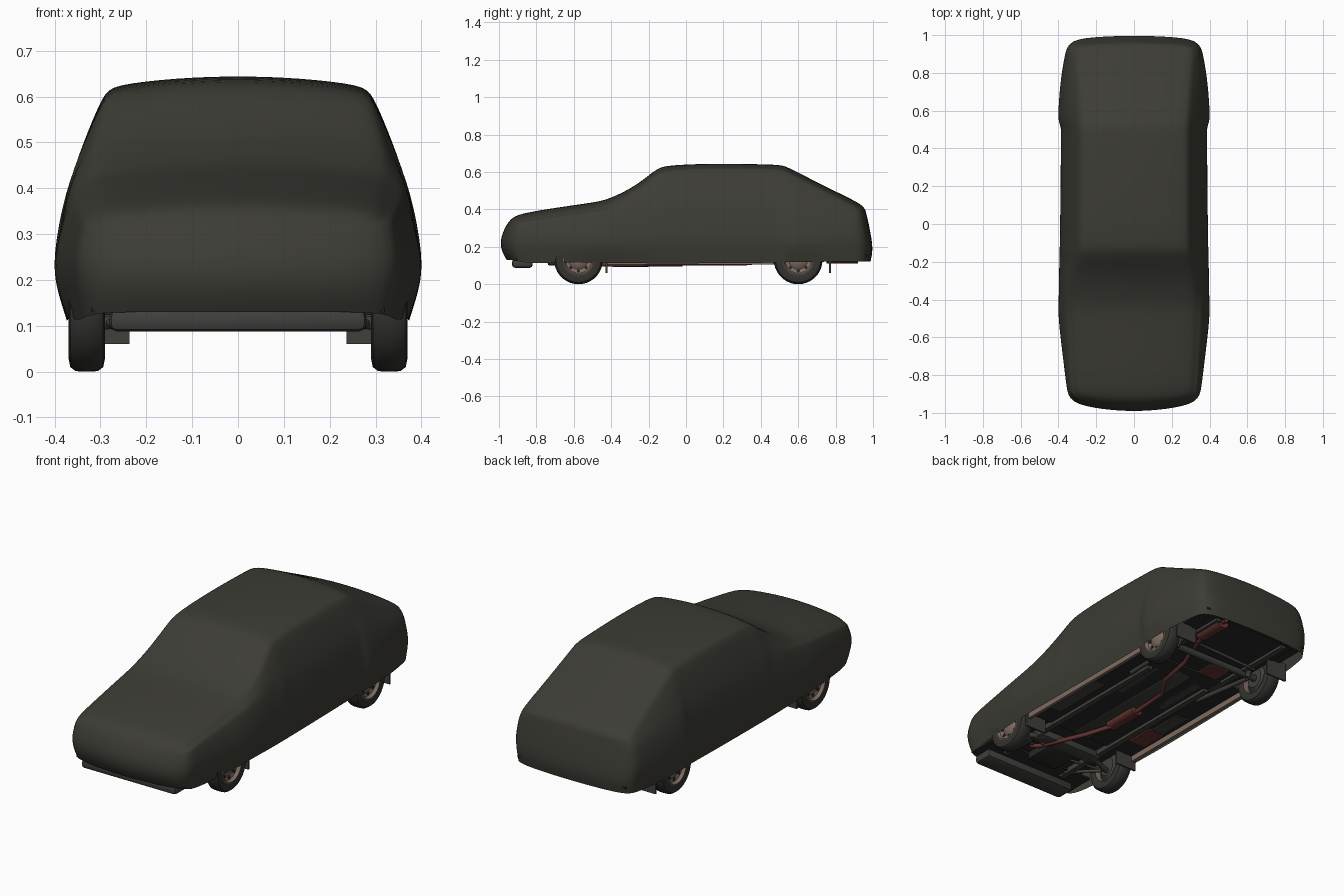
import bpy, bmesh, math
from mathutils import Vector

if "Cube" in bpy.data.objects:
    bpy.data.objects.remove(bpy.data.objects["Cube"])

def mat(name, c):
    m = bpy.data.materials.new(name)
    m.diffuse_color = (*c, 1)
    m.use_nodes = True
    m.node_tree.nodes["Principled BSDF"].inputs["Base Color"].default_value = m.diffuse_color
    return m

CLOTH = mat("dark_olive_cloth", (0.046, 0.045, 0.036))
RUBBER = mat("black_rubber", (0.032, 0.032, 0.028))
RIM = mat("taupe_metal", (0.21, 0.15, 0.12))
UNDER = mat("underbody_black", (0.022, 0.022, 0.02))
STEEL = mat("chassis_grey", (0.05, 0.05, 0.045))
RUST = mat("rusty_red", (0.13, 0.035, 0.03))

def finish(bm, name, m, angle=40):
    bmesh.ops.recalc_face_normals(bm, faces=bm.faces)
    me = bpy.data.meshes.new(name)
    bm.to_mesh(me)
    bm.free()
    me.materials.append(m)
    ob = bpy.data.objects.new(name, me)
    bpy.context.collection.objects.link(ob)
    bpy.ops.object.select_all(action='DESELECT')
    ob.select_set(True)
    bpy.context.view_layer.objects.active = ob
    bpy.ops.object.shade_smooth_by_angle(angle=math.radians(angle))
    return ob

def box(name, lo, hi, m, bevel=0.0):
    bm = bmesh.new()
    bmesh.ops.create_cube(bm, size=1)
    for v in bm.verts:
        v.co = Vector([(lo[i] + hi[i]) / 2 + v.co[i] * (hi[i] - lo[i]) for i in range(3)])
    if bevel:
        bmesh.ops.bevel(bm, geom=bm.edges[:], offset=bevel, segments=2, affect='EDGES', profile=0.5)
    return finish(bm, name, m)

def rod(name, a, b, r, m, seg=12, flat=1.0):
    a, b = Vector(a), Vector(b)
    d = b - a
    bm = bmesh.new()
    bmesh.ops.create_cone(bm, cap_ends=True, segments=seg, radius1=r, radius2=r, depth=d.length)
    q = d.to_track_quat('Z', 'Y')
    for v in bm.verts:
        p = q @ v.co
        p.z *= flat if abs(d.z) < 1e-6 else 1
        v.co = p + (a + b) / 2
    return finish(bm, name, m)

def pipe(name, pts, r, m):
    cu = bpy.data.curves.new(name, 'CURVE')
    cu.dimensions = '3D'
    cu.bevel_depth, cu.bevel_resolution, cu.use_fill_caps = r, 2, True
    sp = cu.splines.new('POLY')
    sp.points.add(len(pts) - 1)
    for p, c in zip(sp.points, pts):
        p.co = (*c, 1)
    cu.materials.append(m)
    ob = bpy.data.objects.new(name, cu)
    bpy.context.collection.objects.link(ob)

def lathe(name, prof, centre, side, m, seg=36):
    """Spin (x, radius) points about the x axis."""
    bm = bmesh.new()
    rings = []
    for k in range(seg):
        a = 2 * math.pi * k / seg
        rings.append([bm.verts.new((centre[0] + side * x, centre[1] + r * math.cos(a),
                                    centre[2] + r * math.sin(a))) for x, r in prof])
    for k in range(seg):
        A, B = rings[k], rings[(k + 1) % seg]
        for i in range(len(prof) - 1):
            bm.faces.new((A[i], A[i + 1], B[i + 1], B[i]))
    bmesh.ops.remove_doubles(bm, verts=bm.verts, dist=1e-5)
    return finish(bm, name, m)

def interp(tab, z):
    if z <= tab[0][0]:
        return tab[0][1]
    for (a, u), (b, v) in zip(tab, tab[1:]):
        if z <= b:
            return u + (v - u) * (z - a) / (b - a)
    return tab[-1][1]

# --- fabric cover: y, top z, top half width, belt z, belt w, max w, hem w, hem z
ST = [(-2, .362, .300, .31, .332, .348, .325, .130),
      (-.86, .384, .305, .33, .342, .362, .338, .112),
      (-.70, .410, .312, .35, .352, .382, .360, .115),
      (-.50, .438, .318, .375, .367, .407, .372, .115),
      (-.42, .453, .322, .385, .367, .405, .372, .115),
      (-.29, .515, .315, .40, .374, .402, .374, .113),
      (-.21, .575, .300, .40, .366, .401, .374, .112),
      (-.15, .622, .288, .40, .378, .399, .374, .112),
      (-.10, .638, .285, .40, .370, .397, .374, .112),
      (.15, .648, .284, .40, .374, .394, .372, .112),
      (.45, .642, .282, .40, .372, .391, .370, .115),
      (.515, .638, .282, .40, .369, .390, .370, .117),
      (.545, .626, .283, .40, .378, .407, .376, .118),
      (.62, .588, .287, .39, .377, .405, .376, .120),
      (.77, .512, .297, .37, .368, .393, .370, .120),
      (.90, .449, .308, .35, .352, .370, .352, .122),
      (2, .416, .308, .34, .335, .350, .335, .122)]
NOSE = [(.12, -.955), (.17, -.99), (.23, -1.003), (.30, -.975), (.36, -.93)]
TAIL = [(.12, .988), (.19, 1.003), (.30, .985), (.42, .955)]
TS = (1, .5, 0, -.5, -1)

def place(y, x, z):
    if y == -2:
        y = interp(NOSE, z) + .045 * (x / .34) ** 2
    elif y == 2:
        y = interp(TAIL, z) - .02 * (x / .34) ** 2
    return (x, y, z)

bm = bmesh.new()
rings = []
for y, zt, wt, zl, wl, wm, wb, zb in ST:
    ze = zt - .02
    s = [(wb, zb), (wm - .010, .18), (wm, .245), (wl, zl),
         ((wl + wt) / 2 + .008, (zl + ze - .02) / 2), (wt + .010, ze - .02)]
    top = [((wt - .012) * t, ze + .02 * (1 - t * t)) for t in TS]
    pts = s + top + [(-x, z) for x, z in reversed(s)]
    rings.append([bm.verts.new(place(y, x, z)) for x, z in pts])
for A, B in zip(rings, rings[1:]):
    for i in range(16):
        bm.faces.new((A[i], A[i + 1], B[i + 1], B[i]))
for ring, y in ((rings[0], -2), (rings[-1], 2)):       # front and rear end panels
    rows = []
    for r in range(6):
        x, z = ring[r].co.x, ring[r].co.z
        rows.append([ring[r]] + [bm.verts.new(place(y, x * t, z)) for t in TS[1:4]] + [ring[16 - r]])
    rows.append(ring[6:11])
    for A, B in zip(rows, rows[1:]):
        for c in range(4):
            bm.faces.new((A[c], A[c + 1], B[c + 1], B[c]))
cover = finish(bm, "car_cover", CLOTH, 180)
sub = cover.modifiers.new("smooth", 'SUBSURF')
sub.levels = sub.render_levels = 2

# --- wheels
TYRE = [(-.036, .082), (-.040, .100), (-.036, .120), (-.024, .129), (0, .130), (.024, .129),
        (.036, .120), (.040, .100), (.036, .082)]
RIMP = [(-.036, .083), (-.01, .078), (.036, .083), (.038, .078), (.022, .070), (.016, .050),
        (.026, .034), (.030, .018), (.030, 0)]
for y in (-.575, .60):
    for s, side in ((1, "right"), (-1, "left")):
        n = ("front_" if y < 0 else "rear_") + side
        c = (s * .33, y, .13)
        lathe(n + "_tyre", TYRE, c, s, RUBBER)
        lathe(n + "_rim", RIMP, c, s, RIM)
        lathe(n + "_hub_back", [(-.03, 0), (-.03, .05), (-.005, .078)], c, s, STEEL, 20)
        for k in range(8):
            a = k * math.pi / 4
            p = Vector((s * .347, y + .058 * math.cos(a), .13 + .058 * math.sin(a)))
            rod(n + "_rim_hole", p, p + Vector((s * .006, 0, 0)), .009, UNDER, 10)
        # mud flap behind each wheel
        fy = -.425 if y < 0 else .77
        x0, x1 = sorted((s * .237, s * .362))
        box(n + "_mud_flap", (x0, fy - .005, .06), (x1, fy + .005, .16), STEEL)

# --- underbody
box("floor_centre", (-.27, -.88, .145), (.27, .94, .155), UNDER)
box("floor_sides", (-.355, -.42, .135), (.355, .45, .146), UNDER)
box("boot_floor", (-.32, .76, .15), (.32, .97, .16), UNDER)
box("nose_floor", (-.32, -.91, .13), (.32, -.73, .14), UNDER)
box("front_valance", (-.28, -.93, .088), (.28, -.82, .135), STEEL, .015)
box("tunnel", (-.05, -.42, .128), (.05, .40, .147), STEEL, .006)
for s in (1, -1):
    def sbox(name, x0, x1, y0, y1, z0, z1, m):
        a, b = sorted((s * x0, s * x1))
        box(name, (a, y0, z0), (b, y1, z1), m)
    sbox("sill", .335, .352, -.42, .47, .105, .14, RIM)
    sbox("floor_rail", .17, .20, -.80, .35, .118, .148, STEEL)
    sbox("rear_rail", .20, .23, .35, .93, .13, .16, STEEL)
    sbox("floor_rib", .24, .31, -.30, .05, .128, .137, STEEL)
    sbox("floor_rib", .09, .15, .05, .35, .135, .147, STEEL)
    # suspension links
    rod("front_arm", (s * .12, -.52, .12), (s * .30, -.575, .105), .014, STEEL)
    rod("front_strut_bar", (s * .17, -.76, .13), (s * .28, -.59, .105), .009, STEEL)
    rod("steering_rod", (s * .05, -.65, .13), (s * .30, -.62, .13), .007, STEEL)
    rod("trailing_link", (s * .22, .24, .13), (s * .25, .60, .11), .012, STEEL)
    rod("damper", (s * .24, .62, .11), (s * .20, .70, .24), .014, STEEL)
box("front_crossmember", (-.20, -.58, .105), (.20, -.50, .145), STEEL, .008)
box("engine_sump", (-.09, -.74, .10), (.09, -.58, .145), UNDER, .012)
rod("rear_axle", (-.30, .60, .13), (.30, .60, .13), .018, STEEL)
rod("track_bar", (-.24, .67, .13), (.22, .67, .15), .008, STEEL)
box("front_floor_panel", (-.32, -.30, .126), (-.22, -.14, .134), RUST)
box("rear_floor_panel", (-.17, .40, .138), (-.05, .55, .146), RUST)

# --- exhaust
pipe("front_pipe", [(.13, -.66, .13), (.12, -.60, .108), (.02, -.36, .105), (-.03, -.2, .105)], .012, RUST)
pipe("down_pipe", [(.20, -.58, .135), (.12, -.57, .108)], .012, RUST)
rod("centre_muffler", (-.035, -.22, .115), (-.035, -.02, .115), .035, RUST, 20, .6)
pipe("rear_pipe", [(-.035, -.02, .112), (-.02, .20, .112), (.06, .32, .112), (.08, .50, .13),
                   (.11, .60, .155), (.15, .70, .14), (.17, .76, .135)], .011, RUST)
rod("rear_muffler", (.18, .75, .14), (.18, .92, .14), .038, RUST, 20, .75)
pipe("tail_pipe", [(.18, .92, .14), (.19, .96, .13)], .010, RUST)
